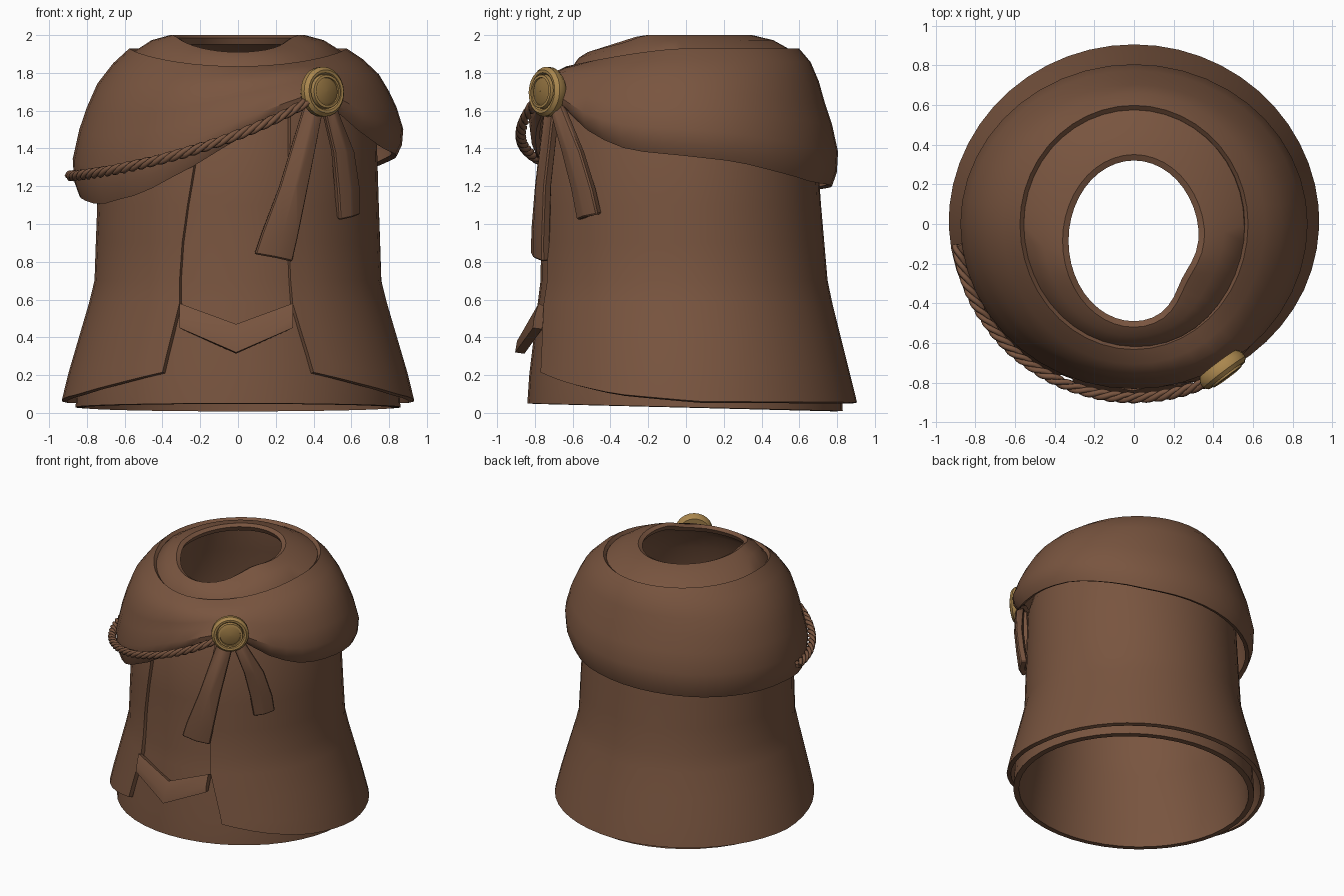
import bpy, math
from math import sin, cos, pi, radians
from mathutils import Vector

cube = bpy.data.objects.get("Cube")
if cube:
    bpy.data.objects.remove(cube, do_unlink=True)


def material(name, rgb):
    m = bpy.data.materials.new(name)
    m.use_nodes = True
    m.diffuse_color = (*rgb, 1)
    m.node_tree.nodes["Principled BSDF"].inputs["Base Color"].default_value = (*rgb, 1)
    return m


BROWN = material("brown_cloth", (0.19, 0.09, 0.05))
GOLD = material("gold", (0.40, 0.24, 0.075))
DARK_GOLD = material("dark_gold", (0.28, 0.165, 0.05))


def interp(table, x):
    """Linear lookup in rows of (key, values...), keys ascending."""
    if x <= table[0][0]:
        return table[0][1:]
    for a, b in zip(table, table[1:]):
        if x <= b[0]:
            f = (x - a[0]) / (b[0] - a[0])
            return tuple(p + (q - p) * f for p, q in zip(a[1:], b[1:]))
    return table[-1][1:]


def oval(phi, side, front, back, z):
    """Point on an oval ring; phi runs from the front towards +x."""
    c = cos(phi)
    return (side * sin(phi), -c * (front if c > 0 else back), z)


def loft(name, rows, mat, closed=False, thick=0.0, bevel=0.0):
    """Skin rows of points (bottom to top), then thicken inwards."""
    n = len(rows[0])
    faces = []
    for r in range(len(rows) - 1):
        for i in range(n if closed else n - 1):
            j = (i + 1) % n
            faces.append((r * n + i, r * n + j, (r + 1) * n + j, (r + 1) * n + i))
    mesh = bpy.data.meshes.new(name)
    mesh.from_pydata([p for row in rows for p in row], [], faces)
    mesh.materials.append(mat)
    ob = bpy.data.objects.new(name, mesh)
    bpy.context.collection.objects.link(ob)
    bpy.ops.object.select_all(action='DESELECT')
    ob.select_set(True)
    bpy.context.view_layer.objects.active = ob
    if thick:
        s = ob.modifiers.new("thickness", 'SOLIDIFY')
        s.thickness, s.offset = thick, -1
        bpy.ops.object.modifier_apply(modifier=s.name)
    if bevel:
        b = ob.modifiers.new("soft_edge", 'BEVEL')
        b.width, b.segments = bevel, 1
        bpy.ops.object.modifier_apply(modifier=b.name)
    bpy.ops.object.shade_smooth_by_angle(angle=radians(35))
    return ob


SEG = 44
ANGLES = [2 * pi * i / SEG for i in range(SEG)]

# Inner robe: hem, trunk, shoulders, then the neck dome with its opening
robe_profile = [(0.03, .86, .84, .83), (0.2, .85, .83, .82), (0.58, .76, .785, .76),
                (0.7, .735, .77, .72), (1.1, .72, .765, .68), (1.45, .70, .75, .67),
                (1.7, .63, .66, .60)]
rows = []
for z, side, front, back in robe_profile:
    ring = [oval(a, side, front, back, z) for a in ANGLES]
    if z < 0.1:
        ring = [(x, y, z - 0.024 * y) for x, y, z in ring]
    rows.append(ring)


def collar_z(a):
    return 1.92 - 0.095 * max(0, cos(a)) ** 1.5


def hole(a, grow, drop):
    dent = 1 - 0.13 * math.exp(-((a - radians(58)) / 0.4) ** 2)
    x, y, _ = oval(a, 0.33 * dent + grow, 0.405 * dent + grow, 0.405 + grow, 0)
    return (x, y - 0.085, 2 - drop - 0.09 * max(0, (cos(a) - 0.35) / 0.65))


rows.append([oval(a, .555, .615, .575, collar_z(a) - 0.01) for a in ANGLES])
rim = [hole(a, 0.03, 0) for a in ANGLES]
mid = []
for p, q in zip(rows[-1], rim):
    m = (Vector(p) + Vector(q)) / 2
    m.z += 0.018
    mid.append(tuple(m))
rows += [mid, rim, [hole(a, 0, 0.015) for a in ANGLES]]
loft("inner_robe", rows, BROWN, closed=True, thick=0.04)

# Outer coat: open at the front, hem rising towards the opening
coat_profile = [(0.06, .935, .88, .905), (0.22, .895, .86, .865), (0.58, .79, .81, .775),
                (0.7, .76, .79, .75), (1.1, .747, .782, .715), (1.45, .735, .775, .69),
                (1.7, .67, .69, .64)]
opening = [(0.22, -.40, .40), (0.58, -.31, .29), (0.8, -.31, .27),
           (1.3, -.24, .275), (1.7, -.16, .28)]
hem = [(25, .22), (45, .155), (65, .10), (95, .06), (180, .055)]
rows = []
for level in (0, 0.05, 0.22, 0.4, 0.58, 0.7, 0.9, 1.1, 1.45, 1.7):
    row = []
    for i in range(SEG + 1):
        u = i / SEG
        z = level
        for _ in range(2):      # settle height and angle together
            side, front, back = interp(coat_profile, z)
            xl, xr = interp(opening, z)
            start, end = math.asin(xr / side), 2 * pi + math.asin(xl / side)
            phi = start + (end - start) * u
            low = interp(hem, math.degrees(min(phi, 2 * pi - phi)))[0]
            z = low + level if level < 0.1 else max(level, low + 0.06 + level * 0.1)
        side, front, back = interp(coat_profile, z)
        row.append(oval(phi, side, front, back, z))
    rows.append(row)
loft("outer_coat", rows, BROWN, thick=0.03)

# Shoulder cape: slanted lower edge gathered up at the clasp
cape_edge = [(-180, 1.20), (-135, 1.17), (-90, 1.15), (-60, 1.10), (-37, 1.16),
             (-17, 1.30), (0, 1.45), (20, 1.60), (31, 1.66), (40, 1.58), (52, 1.47),
             (68, 1.39), (90, 1.36), (110, 1.33), (127, 1.28), (150, 1.22), (180, 1.20)]
cape_profile = [(0, .575), (.1, .66), (.24, .745), (.4, .80), (.55, .84),
                (.75, .875), (.9, .868), (1, .84)]
rows = []
for t, r in reversed(cape_profile):
    row = []
    for a in ANGLES:
        deg = math.degrees(a)
        low = interp(cape_edge, deg if deg <= 180 else deg - 360)[0]
        top = collar_z(a) + 0.01
        back = r * (0.92 if t > 0.3 else 1.04 - 0.4 * t)
        front = r * (1.1 - 0.15 * min(1, t * 2))
        row.append(oval(a, r, front, back, top + (low - top) * t))
    rows.append(row)
loft("shoulder_cape", rows, BROWN, closed=True, thick=0.03)


# Ribbon tails hanging from the clasp, from left and right edge points
def ribbon(name, pairs):
    rows = []
    for a, b in pairs:
        a, b = Vector(a), Vector(b)
        m = (a + b) / 2 + Vector((0.012, -0.02, 0))
        rows.append([tuple(a), tuple(m), tuple(b)])
    loft(name, rows, BROWN, thick=0.05, bevel=0.008)


ribbon("long_ribbon", [((.09, -.82, .84), (.29, -.76, .80)),
                       ((.13, -.82, .96), (.32, -.76, .93)),
                       ((.22, -.80, 1.2), (.375, -.75, 1.2)),
                       ((.35, -.75, 1.63), (.46, -.70, 1.63))])
ribbon("short_ribbon", [((.54, -.58, 1.02), (.65, -.47, 1.05)),
                        ((.53, -.61, 1.18), (.65, -.50, 1.18)),
                        ((.51, -.66, 1.38), (.62, -.56, 1.38)),
                        ((.45, -.73, 1.63), (.52, -.66, 1.63))])

# Pointed flap across the front opening
loft("front_flap", [[(-.31, -.81, .45), (-.01, -.905, .32), (.29, -.81, .45)],
                    [(-.31, -.805, .50), (-.01, -.895, .38), (.29, -.805, .50)],
                    [(-.31, -.78, .58), (-.01, -.84, .47), (.29, -.78, .58)]],
     BROWN, thick=0.05)


# Round clasp: turned rim with a darker centre
def turned(name, profile, mat):
    turn = [2 * pi * i / 24 for i in range(24)]
    ob = loft(name, [[(r * cos(a), r * sin(a), h) for a in turn] for r, h in profile],
              mat, closed=True)
    ob.rotation_euler = Vector((.6, -.8, .06)).to_track_quat('Z', 'Y').to_euler()
    ob.location = (.45, -.74, 1.70)


turned("clasp_rim", [(.001, -.045), (.115, -.045), (.132, -.02), (.132, .01), (.115, .03),
                     (.1, .028), (.092, .015), (.088, .038), (.074, .04), (.072, .03)], GOLD)
turned("clasp_centre", [(.074, .03), (.06, .038), (.001, .04)], DARK_GOLD)

# Twisted cord: three strands wound round a sweep along the cape
curve = bpy.data.curves.new("twisted_cord", 'CURVE')
curve.dimensions = '3D'
curve.bevel_depth, curve.bevel_resolution = 0.015, 1
curve.use_fill_caps = True
curve.materials.append(BROWN)
COUNT = 160
for strand in range(3):
    line = curve.splines.new('POLY')
    line.points.add(COUNT)
    line.use_smooth = True
    for i, point in enumerate(line.points):
        s = i / COUNT
        phi = radians(-83 + 107 * s)
        wind = 2 * pi * (9 * s + strand / 3)
        out = 0.015 * cos(wind)
        x, y, z = oval(phi, .895 + out, .875 + out, .875, 1.255 + .39 * s ** 2.3)
        point.co = (x, y, z + 0.015 * sin(wind), 1)
cord = bpy.data.objects.new("twisted_cord", curve)
bpy.context.collection.objects.link(cord)
